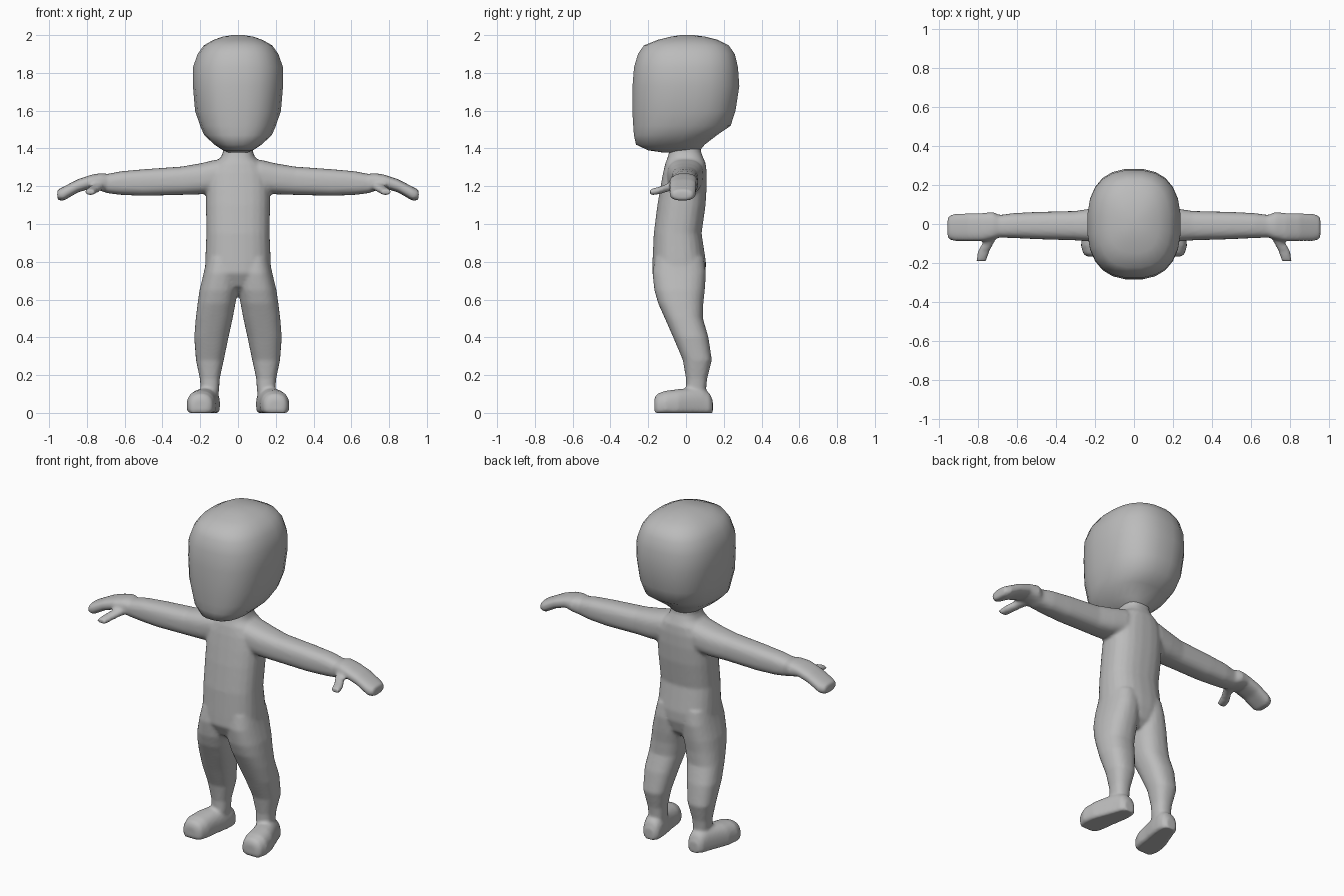
import bpy, bmesh, math

grey = bpy.data.materials.new("plain grey")
grey.diffuse_color = (0.5, 0.5, 0.5, 1)


def loft(bm, axis, rings, side=1, power=2.4, seg=24):
    """Skin rounded rings (t, a0, a1, b0, b1) along an axis; side=-1 mirrors in x."""
    place = {"z": lambda t, a, b: (a, b, t),
             "x": lambda t, a, b: (t, b, a),
             "y": lambda t, a, b: (a, t, b)}[axis]
    loops = []
    for t, a0, a1, b0, b1 in rings:
        loop = []
        for i in range(seg):
            u = 2 * math.pi * (i + 0.5) / seg
            c, s = math.cos(u), math.sin(u)
            c = math.copysign(abs(c) ** (2 / power), c)
            s = math.copysign(abs(s) ** (2 / power), s)
            x, y, z = place(t, (a0 + a1) / 2 + c * (a1 - a0) / 2,
                            (b0 + b1) / 2 + s * (b1 - b0) / 2)
            loop.append(bm.verts.new((side * x, y, max(z, 0))))
        loops.append(loop)
    for p, q in zip(loops, loops[1:]):
        for i in range(seg):
            j = (i + 1) % seg
            bm.faces.new((p[i], p[j], q[j], q[i]))
    bm.faces.new(loops[0])
    bm.faces.new(loops[-1])


def finish(bm, name):
    bmesh.ops.recalc_face_normals(bm, faces=bm.faces)
    mesh = bpy.data.meshes.new(name)
    bm.to_mesh(mesh)
    bm.free()
    mesh.materials.append(grey)
    mesh.polygons.foreach_set("use_smooth", [True] * len(mesh.polygons))
    ob = bpy.data.objects.new(name, mesh)
    bpy.context.collection.objects.link(ob)
    return ob


# head: z, half width, front y, back y
head = [(1.378, .05, -.12, .05), (1.39, .08, -.2, .075), (1.42, .125, -.266, .1),
        (1.47, .18, -.277, .165), (1.52, .202, -.281, .238), (1.6, .229, -.286, .264),
        (1.73, .24, -.285, .284), (1.83, .24, -.277, .277), (1.9, .215, -.256, .26),
        (1.945, .183, -.225, .228), (1.975, .13, -.15, .17), (1.992, .08, -.08, .1),
        (2.0, .03, -.03, .04)]
bm = bmesh.new()
loft(bm, "z", [(z, -w, w, f, b) for z, w, f, b in head], power=2.5)
finish(bm, "head")

# torso and neck: z, half width, front y, back y
bm = bmesh.new()
torso = [(.63, .04, -.08, .05), (.67, .11, -.145, .085), (.74, .176, -.18, .105),
         (.8, .174, -.178, .106), (.95, .168, -.171, .083), (1.1, .17, -.152, .104),
         (1.2, .17, -.135, .11), (1.27, .16, -.122, .11), (1.32, .13, -.11, .105),
         (1.35, .092, -.098, .092), (1.38, .08, -.09, .08), (1.43, .078, -.086, .076)]
loft(bm, "z", [(z, -w, w, f, b) for z, w, f, b in torso], power=2.5)

for side in (1, -1):
    # leg: z, inner x, outer x, front y, back y
    loft(bm, "z", [(.82, 0, .165, -.165, .095), (.74, -.002, .182, -.178, .106),
                   (.65, 0, .204, -.168, .1), (.58, .013, .214, -.148, .092),
                   (.5, .028, .224, -.112, .09), (.4, .05, .232, -.068, .119),
                   (.28, .075, .223, -.017, .137), (.18, .097, .202, 0, .112),
                   (.12, .1, .197, 0, .106), (.05, .11, .19, .01, .1)], side)
    # foot, toe turned out: y, inner x, outer x, bottom z, top z
    loft(bm, "y", [(-.168, .16, .24, -.01, .075), (-.155, .136, .26, -.03, .1),
                   (-.11, .12, .273, -.04, .117), (-.04, .112, .262, -.04, .126),
                   (.03, .1, .235, -.04, .132), (.09, .095, .212, -.04, .13),
                   (.125, .1, .2, -.03, .105), (.142, .12, .18, -.01, .065)], side)
    # arm and mitten hand: x, bottom z, top z, front y, back y
    loft(bm, "x", [(.04, 1.19, 1.345, -.09, .085), (.12, 1.165, 1.34, -.1, .093),
                   (.2, 1.157, 1.321, -.092, .083), (.3, 1.154, 1.304, -.084, .067),
                   (.5, 1.149, 1.29, -.078, .062), (.62, 1.154, 1.279, -.072, .056),
                   (.69, 1.163, 1.265, -.07, .046), (.725, 1.175, 1.27, -.08, .062),
                   (.78, 1.188, 1.26, -.088, .056), (.85, 1.166, 1.236, -.088, .055),
                   (.925, 1.122, 1.197, -.088, .052), (.957, 1.128, 1.18, -.074, .036)],
         side, 2.6)
    # thumb: y, inner x, outer x, bottom z, top z
    loft(bm, "y", [(-.03, .69, .75, 1.182, 1.225), (-.09, .715, .775, 1.173, 1.217),
                   (-.14, .742, .802, 1.158, 1.198), (-.19, .758, .812, 1.15, 1.185)],
         side, 2.4, 12)
body = finish(bm, "body")

# weld the overlapping limbs into one soft skin
remesh = body.modifiers.new("weld", "REMESH")
remesh.mode = "VOXEL"
remesh.voxel_size = 0.01
remesh.use_smooth_shade = True
smooth = body.modifiers.new("soften", "SMOOTH")
smooth.factor = 0.5
smooth.iterations = 4
